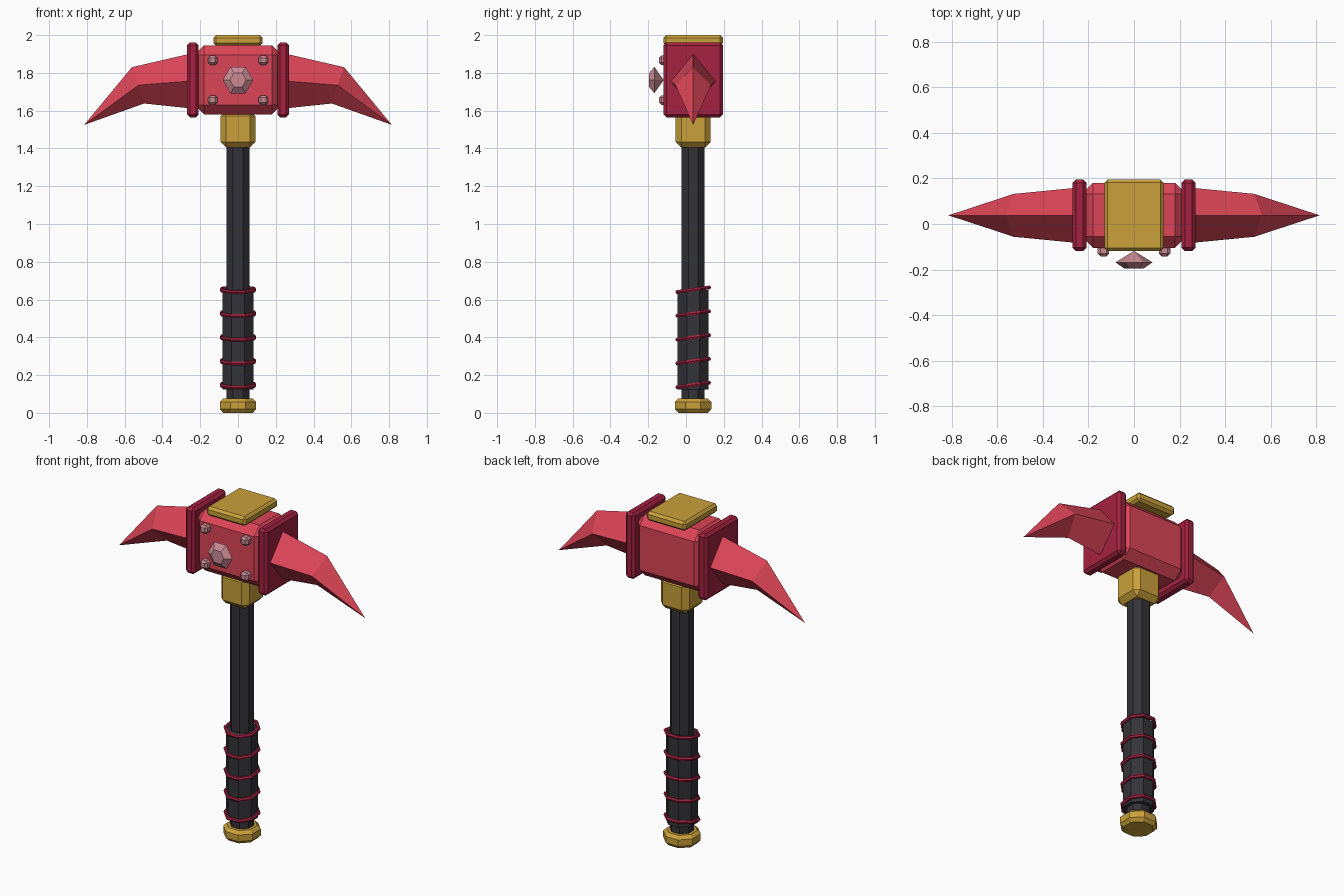
import bpy, bmesh
from math import cos, sin, pi, radians
from mathutils import Matrix, Vector

cube = bpy.data.objects.get("Cube")
if cube:
    bpy.data.objects.remove(cube, do_unlink=True)

CY = 0.038  # depth of the tool's centre line


def material(name, rgb):
    color = [(c / 12.92 if c < 0.04 else ((c + 0.055) / 1.055) ** 2.4) for c in rgb] + [1]
    mat = bpy.data.materials.new(name)
    mat.use_nodes = True
    mat.diffuse_color = color
    mat.node_tree.nodes["Principled BSDF"].inputs["Base Color"].default_value = color
    return mat


RED = material("red metal", (0.86, 0.27, 0.34))
CRIMSON = material("crimson trim", (0.64, 0.13, 0.25))
GOLD = material("gold", (0.79, 0.63, 0.23))
DARK = material("dark handle", (0.20, 0.20, 0.22))
PINK = material("pink gem", (0.80, 0.55, 0.58))


def finish(name, bm, mat):
    bmesh.ops.remove_doubles(bm, verts=bm.verts, dist=0.0005)
    bmesh.ops.recalc_face_normals(bm, faces=bm.faces)
    mesh = bpy.data.meshes.new(name)
    bm.to_mesh(mesh)
    bm.free()
    mesh.materials.append(mat)
    obj = bpy.data.objects.new(name, mesh)
    bpy.context.collection.objects.link(obj)
    return obj


def box(name, center, size, bevel, mat):
    """Box with chamfered edges."""
    bm = bmesh.new()
    bmesh.ops.create_cube(bm, size=1, matrix=Matrix.Translation(center) @ Matrix.Diagonal((*size, 1)))
    bmesh.ops.bevel(bm, geom=bm.edges[:], offset=bevel, segments=1, affect='EDGES', profile=0.5)
    return finish(name, bm, mat)


def loft(name, rings, mat):
    """Skin between matching point rings and cap both ends."""
    bm = bmesh.new()
    loops = [[bm.verts.new(p) for p in ring] for ring in rings]
    n = len(loops[0])
    for a, b in zip(loops, loops[1:]):
        for i in range(n):
            j = (i + 1) % n
            bm.faces.new((a[i], a[j], b[j], b[i]))
    bm.faces.new(loops[0])
    bm.faces.new(loops[-1])
    bmesh.ops.dissolve_degenerate(bm, dist=0.0005, edges=bm.edges)
    return finish(name, bm, mat)


def octagon(apothem, z):
    r = apothem / cos(pi / 8)
    return [(r * cos((i + 0.5) * pi / 4), CY + r * sin((i + 0.5) * pi / 4), z) for i in range(8)]


def turned(name, profile, mat):
    return loft(name, [octagon(r, z) for r, z in profile], mat)


# Handle
turned("shaft", [(0.061, 0.05), (0.061, 1.45)], DARK)
turned("grip", [(0.082, 0.125), (0.082, 0.65)], DARK)
turned("pommel", [(0.078, 0), (0.096, 0.02), (0.096, 0.058), (0.078, 0.076)], GOLD)

# Tilted grip bands
for i in range(5):
    bpy.ops.mesh.primitive_torus_add(major_segments=8, minor_segments=6,
                                     major_radius=0.092, minor_radius=0.011)
    band = bpy.context.object
    band.name = f"grip_band_{i + 1}"
    band.data.transform(Matrix.Rotation(radians(8), 4, 'X') @ Matrix.Rotation(pi / 8, 4, 'Z'))
    band.location = (0, CY, 0.148 + i * 0.126)
    band.data.materials.append(CRIMSON)

# Head
box("collar", (0, CY, 1.503), (0.186, 0.186, 0.196), 0.03, GOLD)
box("head_block", (0, CY, 1.763), (0.46, 0.285, 0.366), 0.05, RED)
box("top_cap", (0, CY, 1.972), (0.26, 0.314, 0.056), 0.014, GOLD)


def diamond(x, top, ridge_x, ridge, bottom_x, bottom, half):
    return [(x, CY, top), (ridge_x, CY + half, ridge),
            (bottom_x, CY, bottom), (ridge_x, CY - half, ridge)]


# Mirrored end plates and spikes
for side, s in (("left", 1), ("right", -1)):
    box(f"{side}_end_plate", (s * 0.239, CY, 1.763), (0.062, 0.314, 0.396), 0.015, CRIMSON)
    loft(f"{side}_spike", [
        diamond(s * 0.25, 1.902, s * 0.25, 1.757, s * 0.25, 1.612, 0.121),
        diamond(s * 0.562, 1.83, s * 0.527, 1.735, s * 0.497, 1.638, 0.094),
        [(s * 0.814, CY, 1.525)] * 4], RED)

# Front gem: flat table, wide girdle, pointed back
loft("gem", [[(r * cos(i * pi / 3), y, 1.762 + r * sin(i * pi / 3)) for i in range(6)]
             for r, y in ((0.043, -0.195), (0.081, -0.168), (0, -0.118))], PINK)

# Corner studs
for side, x in (("left", 0.134), ("right", -0.134)):
    for level, z in (("upper", 1.867), ("lower", 1.656)):
        box(f"{side}_{level}_stud", (x, -0.117, z), (0.05, 0.05, 0.05), 0.012, PINK)
